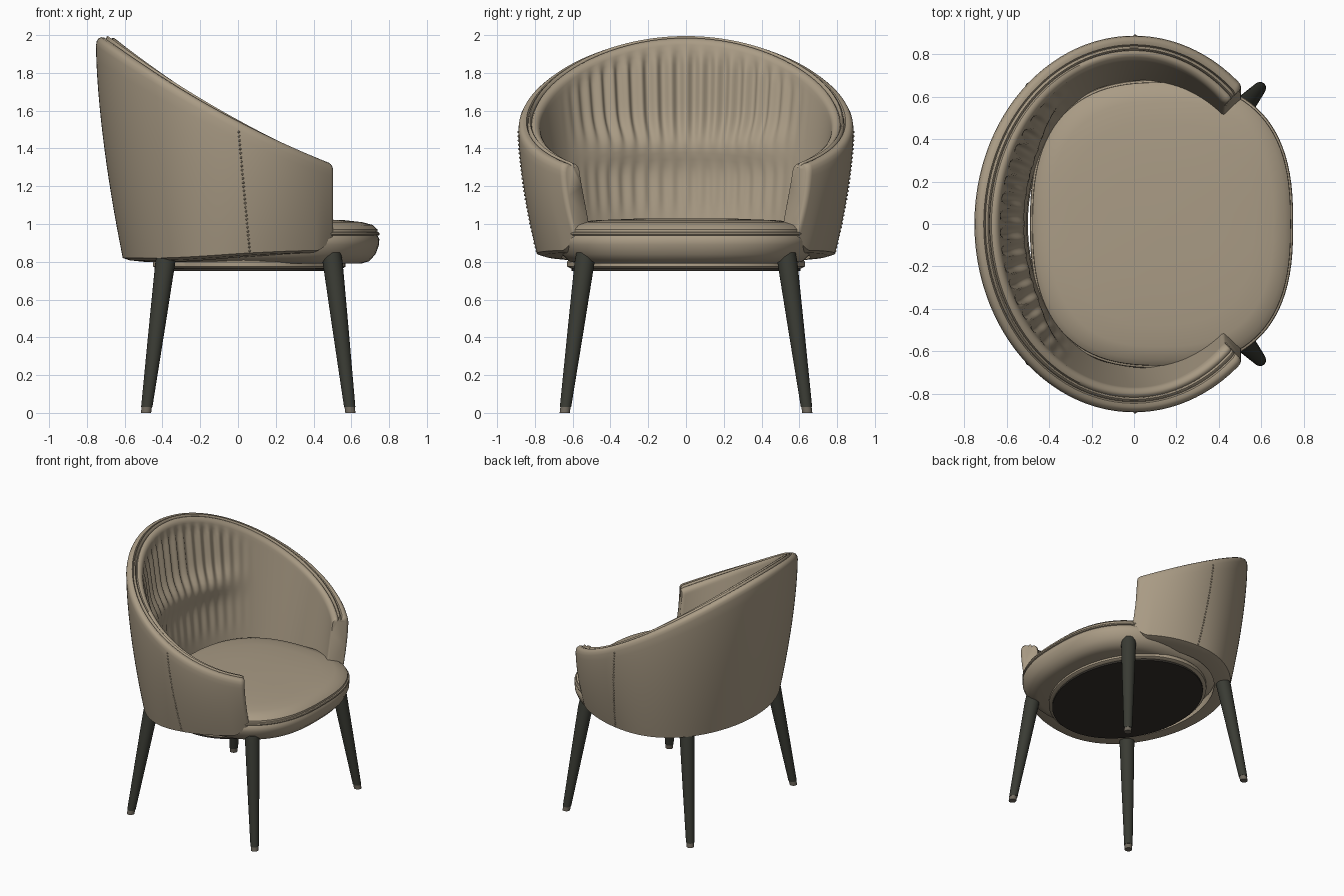
import bpy, bmesh, math
from mathutils import Vector, Matrix

if "Cube" in bpy.data.objects:
    bpy.data.objects.remove(bpy.data.objects["Cube"])


def material(name, rgb):
    m = bpy.data.materials.new(name)
    m.use_nodes = True
    m.diffuse_color = (*rgb, 1)
    m.node_tree.nodes["Principled BSDF"].inputs["Base Color"].default_value = (*rgb, 1)
    return m


FABRIC = material("taupe fabric", (0.40, 0.33, 0.235))
WOOD = material("dark stained wood", (0.042, 0.044, 0.034))
UNDER = material("dark lining", (0.035, 0.03, 0.024))
TIP = material("foot glide", (0.16, 0.14, 0.11))


def finish(name, bm, mat, angle=40):
    bmesh.ops.recalc_face_normals(bm, faces=bm.faces)
    me = bpy.data.meshes.new(name)
    bm.to_mesh(me)
    bm.free()
    ob = bpy.data.objects.new(name, me)
    bpy.context.collection.objects.link(ob)
    me.materials.append(mat)
    bpy.ops.object.select_all(action='DESELECT')
    bpy.context.view_layer.objects.active = ob
    ob.select_set(True)
    bpy.ops.object.shade_smooth_by_angle(angle=math.radians(angle))
    return ob


def loft(name, loops, mat, angle=40):
    """Bridge closed loops of points and cap both ends."""
    bm = bmesh.new()
    rows = [[bm.verts.new(p) for p in loop] for loop in loops]
    n = len(rows[0])
    for a, b in zip(rows, rows[1:]):
        for i in range(n):
            j = (i + 1) % n
            bm.faces.new((a[i], a[j], b[j], b[i]))
    bm.faces.new(rows[0])
    bm.faces.new(rows[-1])
    return finish(name, bm, mat, angle)


def mix(a, b, t):
    return a + (b - a) * t


def smooth(lo, hi, v):
    t = min(max((v - lo) / (hi - lo), 0), 1)
    return t * t * (3 - 2 * t)


# ---- Wraparound shell: phi is measured from the middle of the back ----
PHI_END = 2.3


def rim_z(phi):
    x = -0.752 * math.cos(phi)
    return 1.535 - 0.5 * x + 0.12 * x * x


def bottom_z(phi):
    x = -0.65 * math.cos(phi)
    return 0.82 + 0.04 * smooth(-0.5, 0.4, x) + 0.07 * smooth(0.36, 0.46, x)


def place(phi, back, front, side, z):
    a = back if math.cos(phi) > 0 else front
    return Vector((-a * math.cos(phi), side * math.sin(phi), z))


def outer(phi, v):
    e = 1 - (1 - v) ** 1.6
    z = mix(bottom_z(phi), rim_z(phi) - 0.035, v)
    return place(phi, mix(0.61, 0.752, e), 0.75, mix(0.79, 0.887, e), z)


def inner(phi, u):
    """Padded inside: u runs from rim down to below the seat."""
    top = rim_z(phi) - 0.03
    z = mix(top, 0.95, u)
    p = place(phi, mix(0.63, 0.505, u), 0.62, mix(0.77, 0.68, u), z)
    fade = 1 - smooth(0.45, 1.05, abs(phi))
    lumbar = 0.045 * math.exp(-((z - 1.42) / 0.1) ** 2) * fade
    window = smooth(1.36, 1.55, z) * smooth(0, 0.1, u)
    low = 0.35 * smooth(1.0, 1.15, z) * (1 - smooth(1.25, 1.38, z))
    pleat = 0.013 * math.cos(phi * 58) * (window + low) * (1 - smooth(0.5, 1.1, abs(phi)))
    inward = Vector((-p.x, -p.y, 0)).normalized()
    return p + inward * (lumbar + pleat)


# Rim cross-section: outer roll, groove, piping, groove, inner roll
RIM = [(0.03, -0.012), (0.1, 0.002), (0.22, 0.01), (0.36, 0.008), (0.42, -0.008),
       (0.46, 0.012), (0.52, 0.016), (0.57, 0.01), (0.6, -0.008), (0.66, 0.004),
       (0.78, 0.006), (0.9, -0.004), (0.97, -0.016)]


def section(phi):
    pts = [outer(phi, i / 14) for i in range(15)]
    a, b = outer(phi, 1), inner(phi, 0)
    for w, dz in RIM:
        p = a.lerp(b, w)
        p.z = rim_z(phi) + dz
        pts.append(p)
    pts += [inner(phi, i / 28) for i in range(29)]
    z = bottom_z(phi)
    pts.append(place(phi, 0.5, 0.62, 0.66, z - 0.02))
    pts.append(place(phi, 0.575, 0.71, 0.75, z - 0.012))
    return pts


def shrunk(phi, k):
    pts = section(phi)
    c = sum(pts, Vector()) / len(pts)
    return [Vector((mix(c.x, p.x, k), mix(c.y, p.y, k), mix(c.z, p.z, 1 - (1 - k) / 5)))
            for p in pts]


STEPS = 380
shell = [section(mix(-PHI_END, PHI_END, i / STEPS)) for i in range(STEPS + 1)]
shell = [shrunk(-PHI_END - 0.022, 0.8), shrunk(-PHI_END - 0.016, 0.92)] + shell
shell += [shrunk(PHI_END + 0.016, 0.92), shrunk(PHI_END + 0.022, 0.8)]
loft("shell", shell, FABRIC, 50)

# Stitched seam down each side of the shell
bm = bmesh.new()
for side in (-1, 1):
    for i in range(30):
        v = (i + 0.5) / 30
        p = outer(side * mix(1.655, 1.575, v), v)
        bmesh.ops.create_icosphere(bm, subdivisions=1, radius=0.007,
                                   matrix=Matrix.Translation(p))
finish("side_stitching", bm, FABRIC)


# ---- Seat cushion and underside ----
def oval(cx, a, b, power, z, n=96):
    pts = []
    for i in range(n):
        t = 2 * math.pi * i / n
        c, s = math.cos(t), math.sin(t)
        pts.append((cx + a * math.copysign(abs(c) ** (2 / power), c),
                    b * math.copysign(abs(s) ** (2 / power), s), z))
    return pts


SEAT = [(0.02, 1.03), (0.4, 1.028), (0.7, 1.02), (0.85, 1.01), (0.94, 0.995),
        (0.98, 0.972), (0.982, 0.958), (0.995, 0.955), (1.0, 0.948), (0.995, 0.941),
        (0.982, 0.938), (0.997, 0.92), (0.995, 0.89), (0.965, 0.84), (0.91, 0.803),
        (0.84, 0.79), (0.5, 0.79)]
loft("seat_cushion", [oval(0.13, 0.62 * r, 0.68 * r, 2.6, z) for r, z in SEAT], FABRIC)

loft("base_rim", [oval(0.06, 0.51 * k, 0.63 * k, 2, z)
                  for k, z in ((0.97, 0.82), (1, 0.8), (1, 0.775), (0.97, 0.765))], FABRIC)
loft("base_lining", [oval(0.06, 0.485, 0.605, 2, z) for z in (0.78, 0.752)], UNDER)


# ---- Splayed tapered legs with glides ----
def tapered(name, rings, mat):
    loft(name, [[(c.x + r * math.cos(math.tau * i / 24), c.y + r * math.sin(math.tau * i / 24), c.z)
                 for i in range(24)] for c, r in rings], mat)


for end, x_top, x_foot in (("front", 0.495, 0.595), ("back", -0.378, -0.487)):
    for side, sy in (("left", 1), ("right", -1)):
        top, foot = Vector((x_top, 0.53 * sy, 0.85)), Vector((x_foot, 0.642 * sy, 0))
        at = lambda z: foot.lerp(top, z / 0.85)
        tapered(f"{end}_{side}_leg",
                [(at(0.032), 0.03), (at(0.45), 0.043), (at(0.8), 0.053), (at(0.85), 0.05)], WOOD)
        tapered(f"{end}_{side}_glide", [(at(0), 0.027), (at(0.036), 0.027)], TIP)
